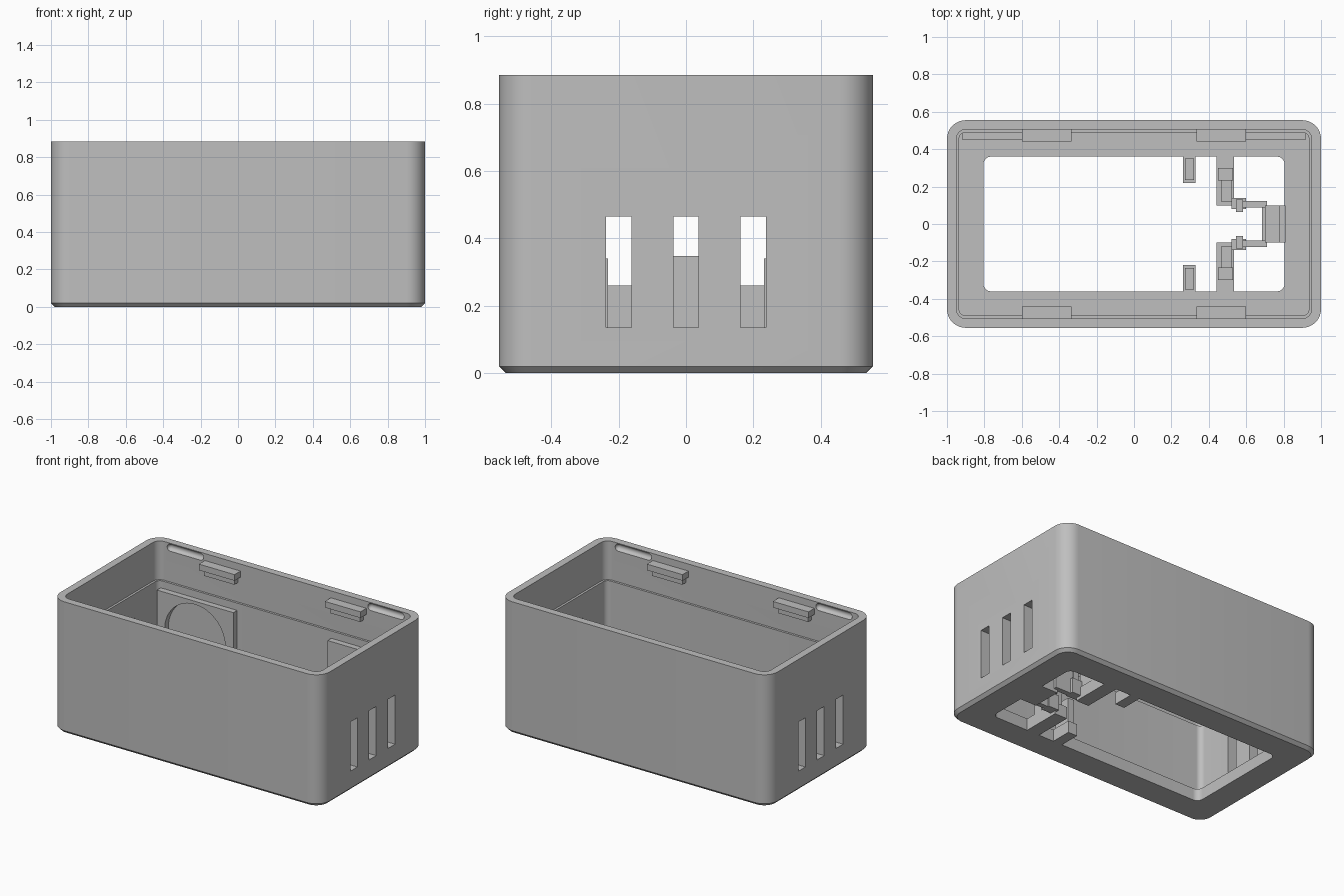
import bpy, bmesh, math
from mathutils import Matrix, Vector

cube = bpy.data.objects.get("Cube")
if cube:
    bpy.data.objects.remove(cube, do_unlink=True)

grey = bpy.data.materials.new("plain_grey")
grey.use_nodes = True
grey.diffuse_color = (0.52, 0.52, 0.52, 1)
grey.node_tree.nodes["Principled BSDF"].inputs["Base Color"].default_value = grey.diffuse_color


def finish(bm, name):
    bmesh.ops.recalc_face_normals(bm, faces=bm.faces[:])
    mesh = bpy.data.meshes.new(name)
    bm.to_mesh(mesh)
    bm.free()
    mesh.materials.append(grey)
    ob = bpy.data.objects.new(name, mesh)
    bpy.context.collection.objects.link(ob)
    return ob


def add_box(bm, x, y, z):
    """Add a box given (min, max) ranges."""
    size = Vector((x[1] - x[0], y[1] - y[0], z[1] - z[0]))
    mid = Vector((sum(x), sum(y), sum(z))) / 2
    bmesh.ops.create_cube(bm, size=1, matrix=Matrix.Translation(mid) @ Matrix.Diagonal(size).to_4x4())


def boxes(name, *ranges):
    bm = bmesh.new()
    for r in ranges:
        add_box(bm, *r)
    return finish(bm, name)


def mirrored(y, side):
    return tuple(sorted((y[0] * side, y[1] * side)))


def activate(ob):
    bpy.ops.object.select_all(action='DESELECT')
    ob.select_set(True)
    bpy.context.view_layer.objects.active = ob


def cut(ob, cutter):
    mod = ob.modifiers.new("cut", 'BOOLEAN')
    mod.operation = 'DIFFERENCE'
    mod.solver = 'EXACT'
    mod.object = cutter
    activate(ob)
    bpy.ops.object.modifier_apply(modifier=mod.name)
    bpy.data.objects.remove(cutter, do_unlink=True)


def smooth(ob):
    activate(ob)
    bpy.ops.object.shade_smooth_by_angle(angle=math.radians(30))


def rounded_loop(bm, hx, hy, r, z, steps=8):
    verts = []
    for q, (sx, sy) in enumerate(((1, 1), (-1, 1), (-1, -1), (1, -1))):
        for i in range(steps + 1):
            a = (q + i / steps) * math.pi / 2
            verts.append(bm.verts.new((sx * (hx - r) + r * math.cos(a),
                                       sy * (hy - r) + r * math.sin(a), z)))
    return verts


# Open case: chamfered foot, wall, stepped inside, floor frame with opening
FLOOR = 0.08
bm = bmesh.new()
loops = [rounded_loop(bm, *p) for p in (
    (0.98, 0.535, 0.08, 0), (1, 0.555, 0.1, 0.02), (1, 0.555, 0.1, 0.885),
    (0.95, 0.505, 0.05, 0.885), (0.95, 0.505, 0.05, 0.625),
    (0.935, 0.49, 0.035, 0.625), (0.935, 0.49, 0.035, FLOOR),
    (0.805, 0.36, 0.04, FLOOR), (0.805, 0.36, 0.04, 0))]
for a, b in zip(loops, loops[1:] + loops[:1]):
    n = len(a)
    for i in range(n):
        bm.faces.new((a[i], a[(i + 1) % n], b[(i + 1) % n], b[i]))
case = finish(bm, "case")

# End vents and lid grooves
bm = bmesh.new()
for y in (-0.2, 0, 0.2):
    add_box(bm, (-1.1, 1.1), (y - 0.0375, y + 0.0375), (0.135, 0.465))
for sx in (-1, 1):
    for sy in (-1, 1):
        groove = bmesh.ops.create_uvsphere(bm, u_segments=16, v_segments=9, radius=0.024,
                                           matrix=Matrix.Rotation(math.pi / 2, 4, 'Y'))["verts"]
        for v in groove:
            v.co.x += math.copysign(0.111, v.co.x) + sx * 0.745
            v.co.y += sy * 0.505
            v.co.z += 0.855
cut(case, finish(bm, "case_cutter"))
smooth(case)

for sx, side in ((-1, "right"), (1, "left")):
    # Round-holed mounting plates on the back wall
    plate = boxes("mounting_plate_" + side,
                  (mirrored((0.35, 0.917), sx), (0.45, 0.495), (FLOOR - 0.01, 0.576)))
    bm = bmesh.new()
    bmesh.ops.create_cone(bm, cap_ends=True, segments=48, radius1=0.225, radius2=0.225, depth=0.2,
                          matrix=Matrix.Translation((sx * 0.635, 0.47, 0.33))
                          @ Matrix.Rotation(math.pi / 2, 4, 'X'))
    cut(plate, finish(bm, "plate_cutter"))
    smooth(plate)

    # Lid clips on both long walls
    for sy, end in ((-1, "front"), (1, "back")):
        boxes("lid_clip_%s_%s" % (end, side),
              (mirrored((0.335, 0.6), sx), mirrored((0.442, 0.515), sy), (0.797, 0.838)),
              (mirrored((0.355, 0.58), sx), mirrored((0.468, 0.515), sy), (0.755, 0.797)))

for sy, end in ((-1, "front"), (1, "back")):
    def m(a, b):
        return mirrored((a, b), sy)
    # Short tab with its post
    boxes("tab_" + end,
          ((0.262, 0.33), m(0.22, 0.37), (0, FLOOR)),
          ((0.272, 0.32), m(0.235, 0.35), (FLOOR, 0.25)))
    # Long arm with low and high blocks
    boxes("arm_" + end,
          ((0.442, 0.535), m(0.1, 0.37), (0, FLOOR)),
          ((0.465, 0.525), m(0.12, 0.235), (FLOOR, 0.26)),
          ((0.45, 0.53), m(0.232, 0.3), (FLOOR, 0.34)))
    # Thin latch linking the arm to the end block
    boxes("latch_" + end,
          ((0.522, 0.6), m(0.08, 0.14), (0.02, 0.12)),
          ((0.545, 0.582), m(0.065, 0.13), (0.12, 0.22)),
          ((0.58, 0.712), m(0.088, 0.122), (0.02, 0.2)))

# Central end block
boxes("end_block",
      ((0.685, 0.81), (-0.1, 0.1), (0, 0.12)),
      ((0.7, 0.78), (-0.098, 0.098), (0.12, 0.348)))
